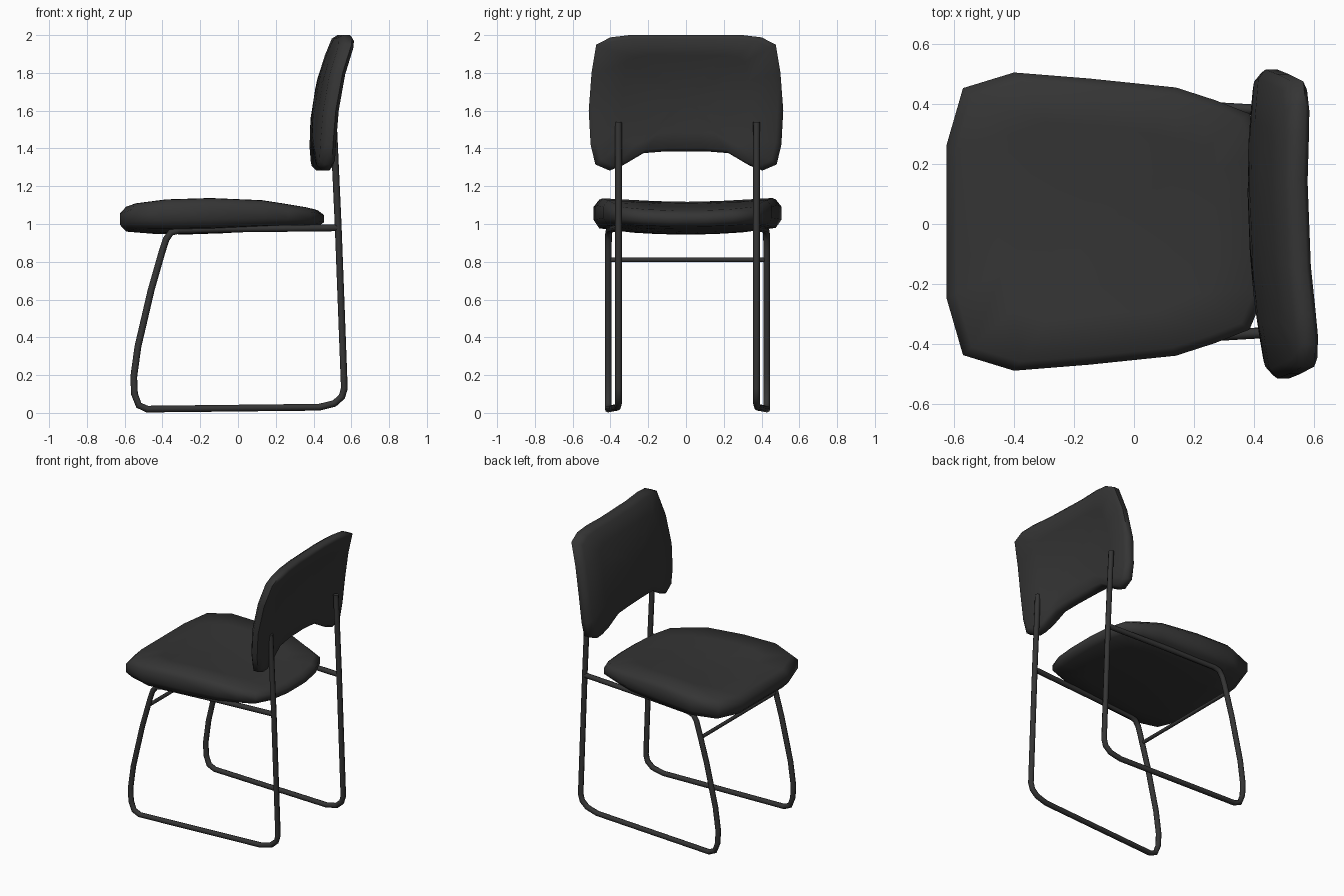
import bpy, bmesh, math

if "Cube" in bpy.data.objects:
    bpy.data.objects.remove(bpy.data.objects["Cube"])

dark = bpy.data.materials.new("dark_grey")
dark.diffuse_color = (0.035, 0.035, 0.035, 1)
dark.use_nodes = True
dark.node_tree.nodes["Principled BSDF"].inputs["Base Color"].default_value = dark.diffuse_color


def interp(table, v):
    """Piecewise-linear lookup in a list of (position, value)."""
    if v <= table[0][0]:
        return table[0][1]
    for (a, fa), (b, fb) in zip(table, table[1:]):
        if v <= b:
            return fa + (fb - fa) * (v - a) / (b - a)
    return table[-1][1]


def finish(obj, angle):
    obj.data.materials.append(dark)
    bpy.ops.object.select_all(action='DESELECT')
    obj.select_set(True)
    bpy.context.view_layer.objects.active = obj
    bpy.ops.object.shade_smooth_by_angle(angle=math.radians(angle))


def pad(name, outline, centre, place):
    """Cushion: rings of the outline shrunk to a centre; place(u, v, t) maps t=-1..1 through the thickness."""
    rings = [(0.33, -1), (0.66, -1), (0.94, -0.96), (1, -0.45),
             (1, 0.45), (0.94, 0.96), (0.66, 1), (0.33, 1)]
    bm = bmesh.new()
    cu, cv = centre
    loops = [[bm.verts.new(place(cu + (u - cu) * s, cv + (v - cv) * s, t)) for u, v in outline]
             for s, t in rings]
    n = len(outline)
    for a, b in zip(loops, loops[1:]):
        for i in range(n):
            j = (i + 1) % n
            bm.faces.new((a[i], a[j], b[j], b[i]))
    for loop, t in ((loops[0], -1), (loops[-1], 1)):
        c = bm.verts.new(place(cu, cv, t))
        for i in range(n):
            bm.faces.new((loop[i], loop[(i + 1) % n], c))
    bmesh.ops.recalc_face_normals(bm, faces=bm.faces)
    me = bpy.data.meshes.new(name)
    bm.to_mesh(me)
    bm.free()
    obj = bpy.data.objects.new(name, me)
    bpy.context.collection.objects.link(obj)
    finish(obj, 60)


def tube(name, points, radius):
    cu = bpy.data.curves.new(name, 'CURVE')
    cu.dimensions = '3D'
    cu.bevel_depth = radius
    cu.bevel_resolution = 2
    cu.use_fill_caps = True
    sp = cu.splines.new('POLY')
    sp.points.add(len(points) - 1)
    for p, co in zip(sp.points, points):
        p.co = (*co, 1)
    obj = bpy.data.objects.new(name, cu)
    bpy.context.collection.objects.link(obj)
    bpy.ops.object.select_all(action='DESELECT')
    obj.select_set(True)
    bpy.context.view_layer.objects.active = obj
    bpy.ops.object.convert(target='MESH')
    finish(bpy.context.view_layer.objects.active, 50)


MID = 0.008  # side-to-side middle of the chair

# Seat cushion: tapered outline (x, y), slightly saddled
half = [(-0.625, 0.255), (-0.57, 0.445), (-0.4, 0.497), (-0.15, 0.477),
        (0.14, 0.447), (0.27, 0.405), (0.385, 0.36), (0.435, 0.24), (0.455, 0.09)]
seat_outline = [(x, MID + y) for x, y in half] + [(x, MID - y) for x, y in reversed(half)]
seat_top = [(-0.62, 1.105), (-0.4, 1.13), (-0.15, 1.14), (0.14, 1.13), (0.35, 1.1), (0.45, 1.09)]
seat_bottom = [(-0.62, 0.95), (-0.4, 0.942), (-0.2, 0.945), (0, 0.955), (0.45, 0.985)]


def place_seat(x, y, t):
    hi = interp(seat_top, x) + 0.1 * (y * y - 0.2)
    lo = interp(seat_bottom, x) + 0.15 * y * y
    return (x, y, (hi + lo) / 2 + t * (hi - lo) / 2)


pad("seat", seat_outline, (-0.08, MID), place_seat)

# Backrest: outline (y, z) with arched lower notch, curved round the sitter and leaning back
half = [(0.15, 2.0), (0.3, 2.0), (0.4, 1.988), (0.475, 1.95), (0.5, 1.8), (0.515, 1.6),
        (0.505, 1.42), (0.48, 1.315), (0.405, 1.283), (0.335, 1.31), (0.225, 1.375), (0.1, 1.385)]
back_outline = half + [(-y, z) for y, z in reversed(half)]
back_mid = [(1.28, 0.42), (1.4, 0.42), (1.56, 0.427), (1.75, 0.457), (1.9, 0.505), (2.0, 0.545)]


def place_back(y, z, t):
    return (interp(back_mid, z) + 0.16 * (y - 0.12) ** 2 + 0.043 * t, y, z)


pad("backrest", back_outline, (0, 1.68), place_back)

# Side frames: one bent tube each (x, z), toeing in toward the rear
path = [(0.505, 1.54), (0.53, 1.0), (0.563, 0.13), (0.55, 0.085), (0.51, 0.05), (0.43, 0.03),
        (-0.48, 0.02), (-0.525, 0.04), (-0.548, 0.1), (-0.552, 0.19), (-0.53, 0.35), (-0.46, 0.65),
        (-0.4, 0.86), (-0.38, 0.92), (-0.355, 0.955), (-0.31, 0.967), (0.0, 0.974), (0.53, 0.98)]


def frame_y(x, side):
    return MID + side * interp([(-0.4, 0.42), (0.52, 0.365)], x)


for side, label in ((1, "left"), (-1, "right")):
    tube(label + "_frame", [(x, frame_y(x, side), z) for x, z in path], 0.018)

# Crossbar between the front legs
tube("front_crossbar", [(-0.414, frame_y(-0.414, s), 0.81) for s in (1, -1)], 0.012)
